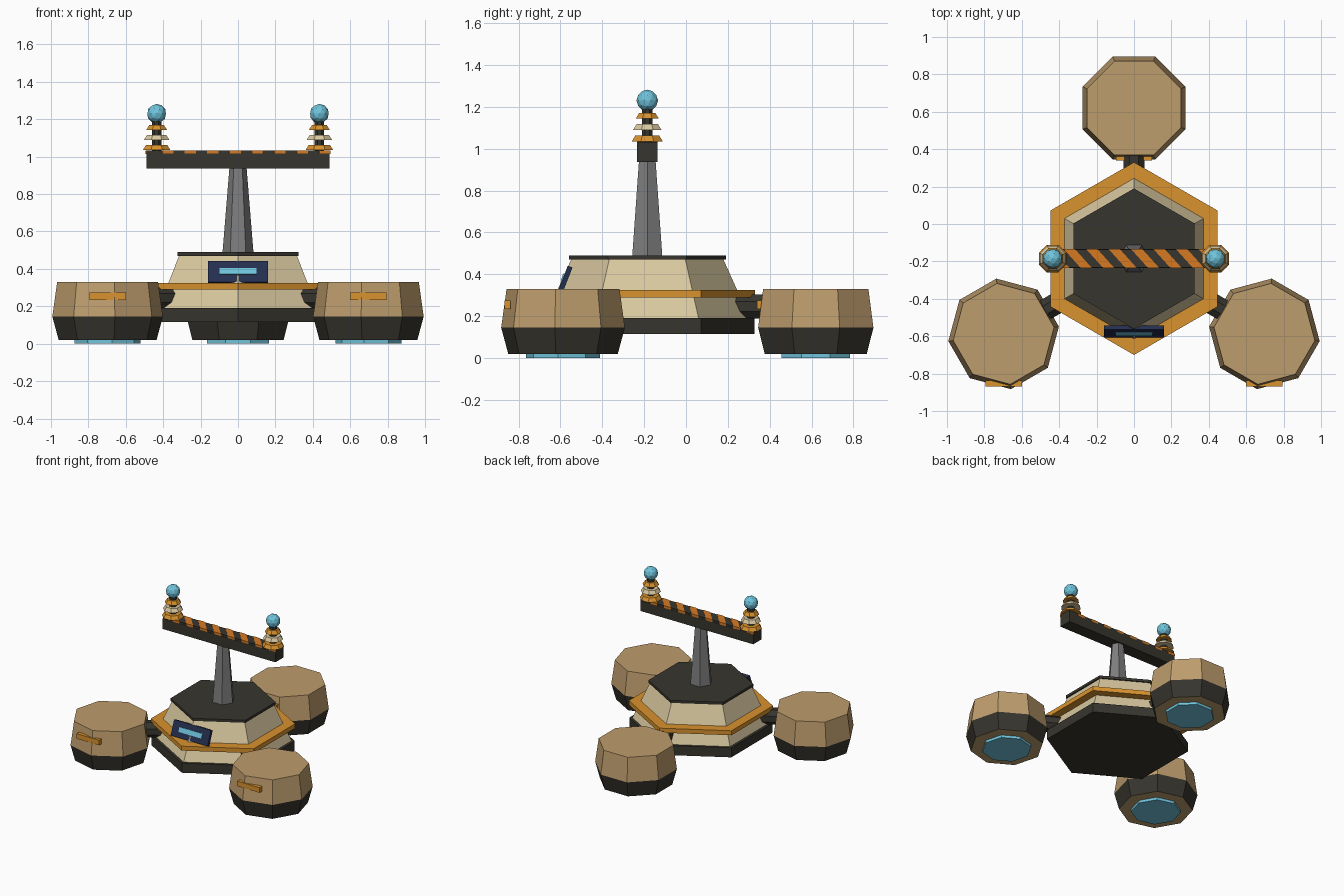
import bpy, bmesh, math
from mathutils import Matrix, Vector

if "Cube" in bpy.data.objects:
    bpy.data.objects.remove(bpy.data.objects["Cube"])

CY = -0.185          # y of the hull axis


def material(name, r, g, b):
    m = bpy.data.materials.new(name)
    lin = [((c / 255 + 0.055) / 1.055) ** 2.4 for c in (r, g, b)]
    m.diffuse_color = (*lin, 1)
    m.use_nodes = True
    m.node_tree.nodes["Principled BSDF"].inputs["Base Color"].default_value = m.diffuse_color
    return m


TAN = material("tan", 190, 157, 109)
CREAM = material("cream", 218, 201, 160)
ORANGE = material("amber", 216, 146, 46)
STRIPE = material("stripe_orange", 214, 122, 36)
DARK = material("charcoal", 55, 53, 46)
GREY = material("mast_grey", 126, 126, 126)
NAVY = material("navy", 36, 46, 78)
CYAN = material("cyan", 112, 196, 220)


def finish(name, bm, mats):
    bmesh.ops.recalc_face_normals(bm, faces=bm.faces)
    me = bpy.data.meshes.new(name)
    bm.to_mesh(me)
    bm.free()
    for m in mats:
        me.materials.append(m)
    ob = bpy.data.objects.new(name, me)
    bpy.context.collection.objects.link(ob)
    return ob


def lathe(name, mats, sides, rings, x=0, y=0, phase=0, rule=None):
    """Stack of regular polygons (radius, z), capped; rule picks a colour per face."""
    bm = bmesh.new()
    loops = []
    for r, z in rings:
        loops.append([bm.verts.new((x + r * math.cos(phase + math.tau * i / sides),
                                    y + r * math.sin(phase + math.tau * i / sides), z))
                      for i in range(sides)])
    for a, b in zip(loops, loops[1:]):
        for i in range(sides):
            j = (i + 1) % sides
            bm.faces.new((a[i], a[j], b[j], b[i]))
    bm.faces.new(loops[0][::-1])
    bm.faces.new(loops[-1])
    bm.normal_update()
    if rule:
        for f in bm.faces:
            f.material_index = rule(f)
    return finish(name, bm, mats)


def box(name, mat, size, loc, rot_x=0):
    bm = bmesh.new()
    bmesh.ops.create_cube(bm, size=1, matrix=Matrix.Translation(loc)
                          @ Matrix.Rotation(rot_x, 4, 'X') @ Matrix.Diagonal((*size, 1)))
    return finish(name, bm, [mat])


# Hexagonal hull: base slab, sloped cabin, belt and roof
HEX = math.pi / 2
lathe("base_slab", [DARK], 6, [(0.512, 0.115), (0.512, 0.19)], 0, CY, HEX)
lathe("cabin", [CREAM], 6, [(0.49, 0.19), (0.364, 0.47)], 0, CY, HEX)
lathe("belt", [ORANGE], 6, [(0.515, 0.29), (0.515, 0.325)], 0, CY, HEX)
lathe("roof", [DARK], 6, [(0.375, 0.47), (0.375, 0.49)], 0, CY, HEX)

# Three hover pods with arms, glowing pads and handles
for n, deg in enumerate((90, 210, 330)):
    a = math.radians(deg)
    px, py = 0.805 * math.cos(a), CY + 0.805 * math.sin(a)
    ph = a + math.pi / 8
    lathe(f"pod_{n}", [TAN, DARK], 8, [(0.264, 0.02), (0.298, 0.145), (0.272, 0.33)],
          px, py, ph,
          lambda f: int(f.calc_center_median().z < 0.14 and abs(f.normal.z) < 0.9))
    lathe(f"hover_pad_{n}", [CYAN], 8, [(0.178, 0.0), (0.178, 0.03)], px, py, ph)
    box(f"pod_handle_{n}", ORANGE, (0.195, 0.03, 0.04), (px, py - 0.265, 0.255))
    arm = lathe(f"arm_{n}", [DARK], 8, [(0.062, 0.3), (0.062, 0.62)], 0, 0, math.pi / 8)
    arm.matrix_world = (Matrix.Translation((0, CY, 0.245)) @ Matrix.Rotation(a, 4, 'Z')
                        @ Matrix.Rotation(math.pi / 2, 4, 'Y'))

# Tilted front display
tilt = -math.atan(0.39)
out = Vector((0, -math.cos(tilt), -math.sin(tilt)))
face = Vector((0, -0.586, 0.386))
box("display_panel", NAVY, (0.32, 0.024, 0.118), face - out * 0.012, tilt)
box("display_strip", CYAN, (0.20, 0.008, 0.036), face + out * 0.002, tilt)

# Mast and cross beam
lathe("mast", [GREY], 6, [(0.083, 0.485), (0.046, 0.94)], 0, CY)
box("cross_beam", DARK, (0.98, 0.1, 0.08), (0, CY, 0.977))

# Slanted hazard stripes on the beam
bm = bmesh.new()
HALF, PITCH, SLANT = 0.05, 0.12, 0.045
for i in range(8):
    cx = (i - 3.5) * PITCH
    quad = [(cx - 0.03 + SLANT * s, CY - HALF * s) for s in (1, -1)]
    quad += [(x + 0.06, y) for x, y in quad[::-1]]
    lo = [bm.verts.new((x, y, 1.015)) for x, y in quad]
    hi = [bm.verts.new((x, y, 1.034)) for x, y in quad]
    bm.faces.new(lo)
    bm.faces.new(hi)
    for k in range(4):
        j = (k + 1) % 4
        bm.faces.new((lo[k], lo[j], hi[j], hi[k]))
finish("hazard_stripes", bm, [STRIPE])
box("stripe_backing", DARK, (0.98, 0.096, 0.016), (0, CY, 1.024))

# Stacked insulators with glowing orbs at the beam ends
for side, x in (("left", -0.435), ("right", 0.435)):
    lathe(f"insulator_core_{side}", [DARK], 8, [(0.028, 1.01), (0.028, 1.2)], x, CY, math.pi / 8)
    for k, (r, z, m) in enumerate(((0.08, 1.035, ORANGE), (0.073, 1.09, CREAM),
                                   (0.06, 1.143, ORANGE))):
        lathe(f"insulator_disc_{side}_{k}", [m], 8, [(r, z), (r - 0.018, z + 0.027)],
              x, CY, math.pi / 8)
    bm = bmesh.new()
    bmesh.ops.create_icosphere(bm, subdivisions=2, radius=0.052,
                               matrix=Matrix.Translation((x, CY, 1.23)))
    finish(f"orb_{side}", bm, [CYAN])
